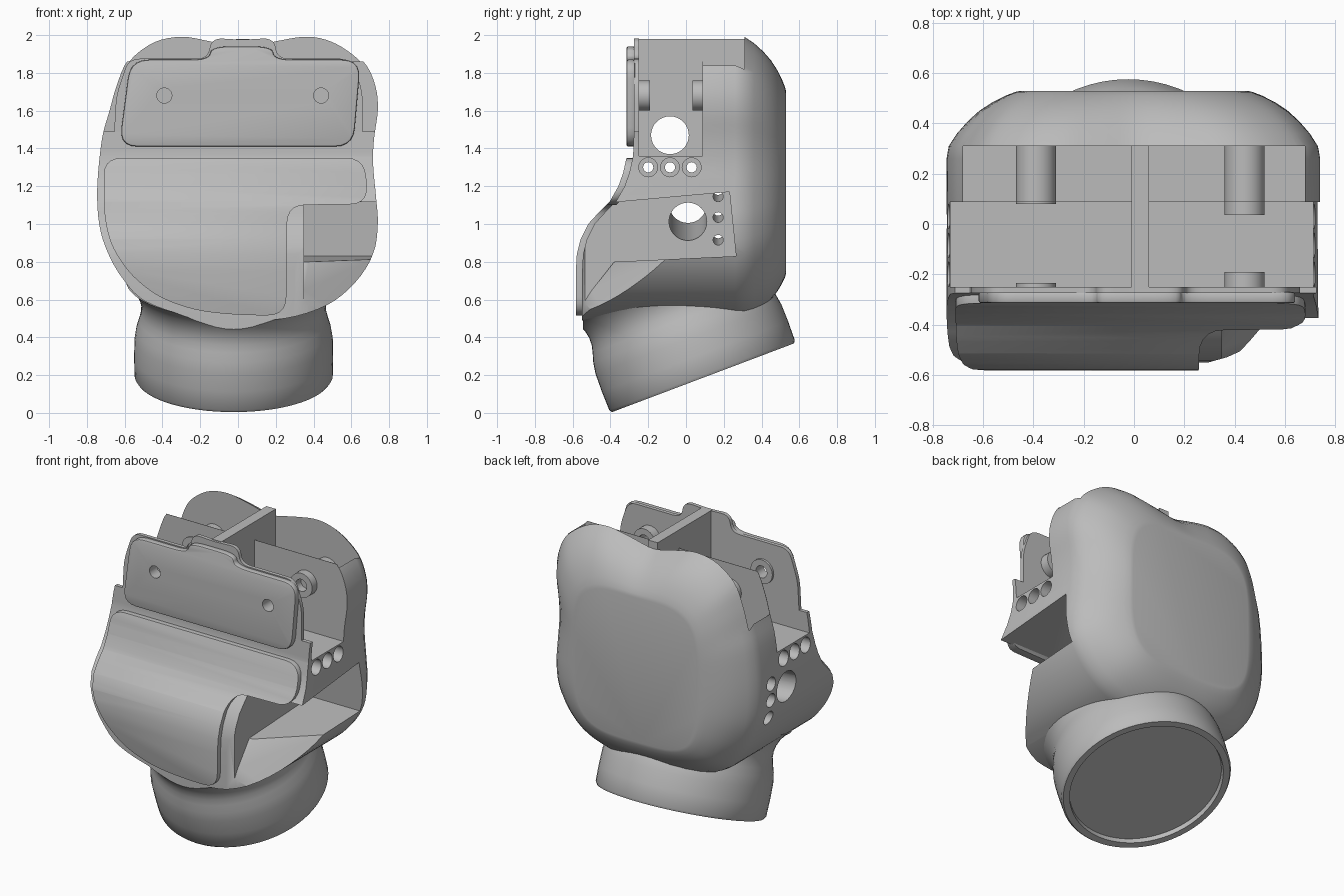
import bpy, bmesh, math
from mathutils import Vector, Matrix

cube = bpy.data.objects.get("Cube")
if cube:
    bpy.data.objects.remove(cube, do_unlink=True)

grey = bpy.data.materials.new("plain grey")
grey.use_nodes = True
grey.diffuse_color = (0.5, 0.5, 0.5, 1)
grey.node_tree.nodes["Principled BSDF"].inputs["Base Color"].default_value = (0.5, 0.5, 0.5, 1)


def smooth_loop(pts, steps=4):
    """Closed Catmull-Rom curve through 2D points."""
    out, n = [], len(pts)
    for i in range(n):
        a, b, c, d = (Vector(pts[(i + k - 1) % n]) for k in range(4))
        for s in range(steps):
            t = s / steps
            out.append(0.5 * (2 * b + (c - a) * t + (2 * a - 5 * b + 4 * c - d) * t ** 2
                              + (3 * b - a - 3 * c + d) * t ** 3))
    return out


def round_corners(pts, r, steps=5):
    """Replace each polygon corner with a short curve of size r."""
    out, n = [], len(pts)
    for i in range(n):
        p, q, s = Vector(pts[i - 1]), Vector(pts[i]), Vector(pts[(i + 1) % n])
        a = q + (p - q).normalized() * min(r, (p - q).length * 0.45)
        b = q + (s - q).normalized() * min(r, (s - q).length * 0.45)
        for k in range(steps + 1):
            t = k / steps
            out.append(a * (1 - t) ** 2 + q * 2 * t * (1 - t) + b * t ** 2)
    return out


def loft(name, rings):
    """Skin a list of equal-length 3D rings and cap both ends."""
    bm = bmesh.new()
    rows = [[bm.verts.new(p) for p in ring] for ring in rings]
    n = len(rows[0])
    for a, b in zip(rows, rows[1:]):
        for i in range(n):
            bm.faces.new((a[i], a[(i + 1) % n], b[(i + 1) % n], b[i]))
    bm.faces.new(rows[0])
    bm.faces.new(rows[-1])
    bmesh.ops.recalc_face_normals(bm, faces=bm.faces[:])
    me = bpy.data.meshes.new(name)
    bm.to_mesh(me)
    bm.free()
    me.materials.append(grey)
    ob = bpy.data.objects.new(name, me)
    bpy.context.collection.objects.link(ob)
    return ob


def prism(name, pts, axis, lo, hi):
    """Extrude a 2D outline along an axis."""
    place = {"x": lambda p, h: (h, p[0], p[1]),
             "y": lambda p, h: (p[0], h, p[1]),
             "z": lambda p, h: (p[0], p[1], h)}[axis]
    return loft(name, [[place(p, h) for p in pts] for h in (lo, hi)])


def box(name, x0, x1, y0, y1, z0, z1):
    return prism(name, [(x0, y0), (x1, y0), (x1, y1), (x0, y1)], "z", z0, z1)


def rod(name, p0, p1, r, sides=32):
    p0, p1 = Vector(p0), Vector(p1)
    rot = (p1 - p0).to_track_quat("Z", "Y")
    circle = [rot @ Vector((r * math.cos(a), r * math.sin(a), 0))
              for a in (2 * math.pi * i / sides for i in range(sides))]
    return loft(name, [[p + c for c in circle] for p in (p0, p1)])


def bake(ob):
    dg = bpy.context.evaluated_depsgraph_get()
    me = bpy.data.meshes.new_from_object(ob.evaluated_get(dg))
    ob.modifiers.clear()
    ob.data = me


def boolean(ob, cutter, op="DIFFERENCE"):
    m = ob.modifiers.new("cut", "BOOLEAN")
    m.operation, m.solver, m.object = op, "EXACT", cutter
    bake(ob)
    bpy.data.objects.remove(cutter, do_unlink=True)


def bevel(ob, width):
    m = ob.modifiers.new("edge", "BEVEL")
    m.width, m.segments, m.limit_method, m.angle_limit = width, 2, "ANGLE", math.radians(50)
    bake(ob)


# Main body: front silhouette drawn back into a rounded-square rear face
silhouette = smooth_loop([
    (0.02, 1.94), (-0.15, 1.975), (-0.3, 2.0), (-0.45, 1.97), (-0.58, 1.87), (-0.64, 1.74),
    (-0.68, 1.6), (-0.72, 1.45), (-0.745, 1.2), (-0.735, 1.0), (-0.69, 0.85), (-0.61, 0.71),
    (-0.49, 0.59), (-0.25, 0.51), (0, 0.49), (0.25, 0.5), (0.47, 0.57), (0.62, 0.69),
    (0.715, 0.84), (0.74, 1.0), (0.73, 1.15), (0.715, 1.32), (0.72, 1.45), (0.74, 1.6),
    (0.73, 1.72), (0.68, 1.84), (0.58, 1.93), (0.47, 1.985), (0.35, 2.0), (0.2, 1.975)])


def rear_point(p):
    """Where a silhouette point lands on the flat rear face."""
    d = (p - Vector((0, 1.22))).normalized()
    k = (abs(d.x / 0.45) ** 4 + abs(d.y / 0.48) ** 4) ** -0.25
    return Vector((0, 1.22)) + d * k


layers = [(-0.7, 0), (0.26, 0), (0.31, 0.03), (0.36, 0.14), (0.41, 0.29), (0.45, 0.44),
          (0.485, 0.62), (0.51, 0.79), (0.525, 0.92), (0.53, 1)]
rings = []
for y, w in layers:
    flat = [p.lerp(rear_point(p), w) for p in silhouette]
    rings.append([(p.x, y, p.y) for p in flat])
body = loft("body", rings)

# Curved front face
front = [(-0.275, 1.5), (-0.28, 1.36), (-0.3, 1.27), (-0.325, 1.2), (-0.37, 1.12), (-0.43, 1.06),
         (-0.485, 1.0), (-0.525, 0.92), (-0.545, 0.84), (-0.55, 0.75), (-0.55, 0.4)]
boolean(body, prism("front_cut", [(-0.9, 2.2), (-0.275, 2.2)] + front + [(-0.9, 0.4)], "x", -1, 1))

# Open top compartment with rear pocket
boolean(body, box("bay_cut", -1, 1, -0.25, 0.088, 1.36, 2.3))
boolean(body, box("front_top_cut", -1, 1, -0.8, 0.0, 1.49, 2.3))
boolean(body, box("pocket_cut", -0.68, 0.68, 0.09, 0.31, 1.26, 2.3))
boolean(body, box("shoulder_cut", -1, 1, 0.0, 0.31, 1.86, 2.3))

# Neck: turned ring on a tilted axis, recessed end cap, flaring into the body
neck_profile = [(0.001, 0.03), (0.47, 0.03), (0.475, 0), (0.515, 0), (0.525, 0.015), (0.527, 0.12),
                (0.525, 0.22), (0.515, 0.28), (0.5, 0.33), (0.49, 0.37), (0.489, 0.41),
                (0.497, 0.45), (0.515, 0.49), (0.54, 0.525), (0.57, 0.55), (0.001, 0.55)]
tilt = Matrix.Translation((-0.023, 0.09, 0.186)) @ Matrix.Rotation(math.atan2(0.37, 0.98), 4, "X")
neck = loft("neck", [[tilt @ Vector((r * math.cos(a), r * math.sin(a), t))
                      for a in (2 * math.pi * i / 64 for i in range(64))]
                     for r, t in neck_profile])
boolean(neck, box("neck_front_cut", -1, 1, -0.9, -0.545, 0.3, 1))

# Side recess, rounded lower front corner and its sloping ledge
for ob in (body, neck):
    boolean(ob, prism("recess_cut", [(-0.75, 0.33), (-0.38, 0.8), (0.265, 0.83), (0.23, 1.17),
                                     (-0.38, 1.115), (-0.75, 1.08)], "x", 0.35, 1))
    boolean(ob, prism("corner_cut", [(0.28, -0.8), (0.28, -0.555), (0.37, -0.53), (0.48, -0.48),
                                     (0.58, -0.4), (0.68, -0.27), (0.8, -0.05), (1, -0.05),
                                     (1, -0.8)], "z", 0.45, 1.05))
    slope = [(0.35, -0.4), (0.75, -0.08), (1, -0.08), (1, -1), (0.35, -1)]
    boolean(ob, loft("ledge_cut", [[(x, y + shift, z) for x, y in slope]
                                   for z, shift in ((0.5, -0.196), (1.05, 0.163))]))

# Cross holes
boolean(body, rod("cable_hole", (0.5, 0.01, 1.0), (-0.9, 0.01, 1.12), 0.1))
for z in (1.14, 1.03, 0.91):
    boolean(body, rod("small_hole", (0.5, 0.17, z), (-0.9, 0.17, z + 0.05), 0.027, 16))
    boolean(body, rod("small_counterbore", (-0.64, 0.17, z + 0.04), (-0.9, 0.17, z + 0.05), 0.045, 24))
for y in (-0.2, -0.085, 0.03):
    boolean(body, rod("pin_hole", (1, y, 1.3), (-1, y, 1.3), 0.027, 20))
    for s in (-1, 1):
        boolean(body, rod("counterbore", (s, y, 1.3), (s * 0.64, y, 1.3), 0.05, 24))

# Raised front panel following the curved face
outline = round_corners([(-0.71, 1.35), (0.67, 1.35), (0.69, 1.105), (0.26, 1.1), (0.255, 0.515),
                         (0.0, 0.518), (-0.22, 0.54), (-0.42, 0.61), (-0.57, 0.73),
                         (-0.67, 0.88), (-0.705, 1.02), (-0.71, 1.15)], 0.1)
panel = prism("front_panel", [(y - 0.033, z) for y, z in front]
              + [(y + 0.02, z) for y, z in reversed(front)], "x", -1, 1)
boolean(panel, prism("panel_outline", outline, "y", -0.9, 0), "INTERSECT")
bevel(panel, 0.012)

# Upper front wall and its cover plate
wall = prism("front_wall", round_corners([
    (-0.66, 1.4), (-0.645, 1.68), (-0.58, 1.875), (-0.16, 1.875), (-0.14, 1.985), (0.02, 1.975),
    (0.19, 1.985), (0.21, 1.875), (0.6, 1.875), (0.66, 1.7), (0.66, 1.4)], 0.06),
    "y", -0.275, -0.25)
plate = prism("cover_plate", round_corners([
    (-0.63, 1.41), (-0.57, 1.87), (-0.155, 1.87), (-0.14, 1.94), (0.18, 1.94), (0.195, 1.87),
    (0.65, 1.87), (0.61, 1.41)], 0.1), "y", -0.315, -0.27)
bevel(plate, 0.01)

# Divider with a round opening
divider = box("divider", -0.01, 0.06, -0.26, 0.312, 1.25, 1.98)
boolean(divider, rod("divider_hole", (-1, -0.085, 1.47), (1, -0.085, 1.47), 0.1))
boolean(divider, box("divider_trim", -1, 1, -0.3, 0.07, 1.2, 1.355))

# Screw posts, front bosses and screw holes
parts = [body, neck, panel, wall, plate, divider]
for side, x, post_end, boss_end in (("right", -0.39, 0.08, -0.235), ("left", 0.44, 0.035, -0.19)):
    post = rod(side + "_post", (x, 0.34, 1.68), (x, post_end, 1.68), 0.08)
    boss = rod(side + "_boss", (x, -0.26, 1.68), (x, boss_end, 1.68), 0.08)
    for ob in (post, boss, wall, plate):
        boolean(ob, rod("screw_hole", (x, -0.6, 1.68), (x, 0.25, 1.68), 0.04, 24))
    parts += [post, boss]

bpy.ops.object.select_all(action="DESELECT")
for ob in parts:
    ob.select_set(True)
bpy.context.view_layer.objects.active = body
bpy.ops.object.shade_smooth_by_angle(angle=math.radians(35))
